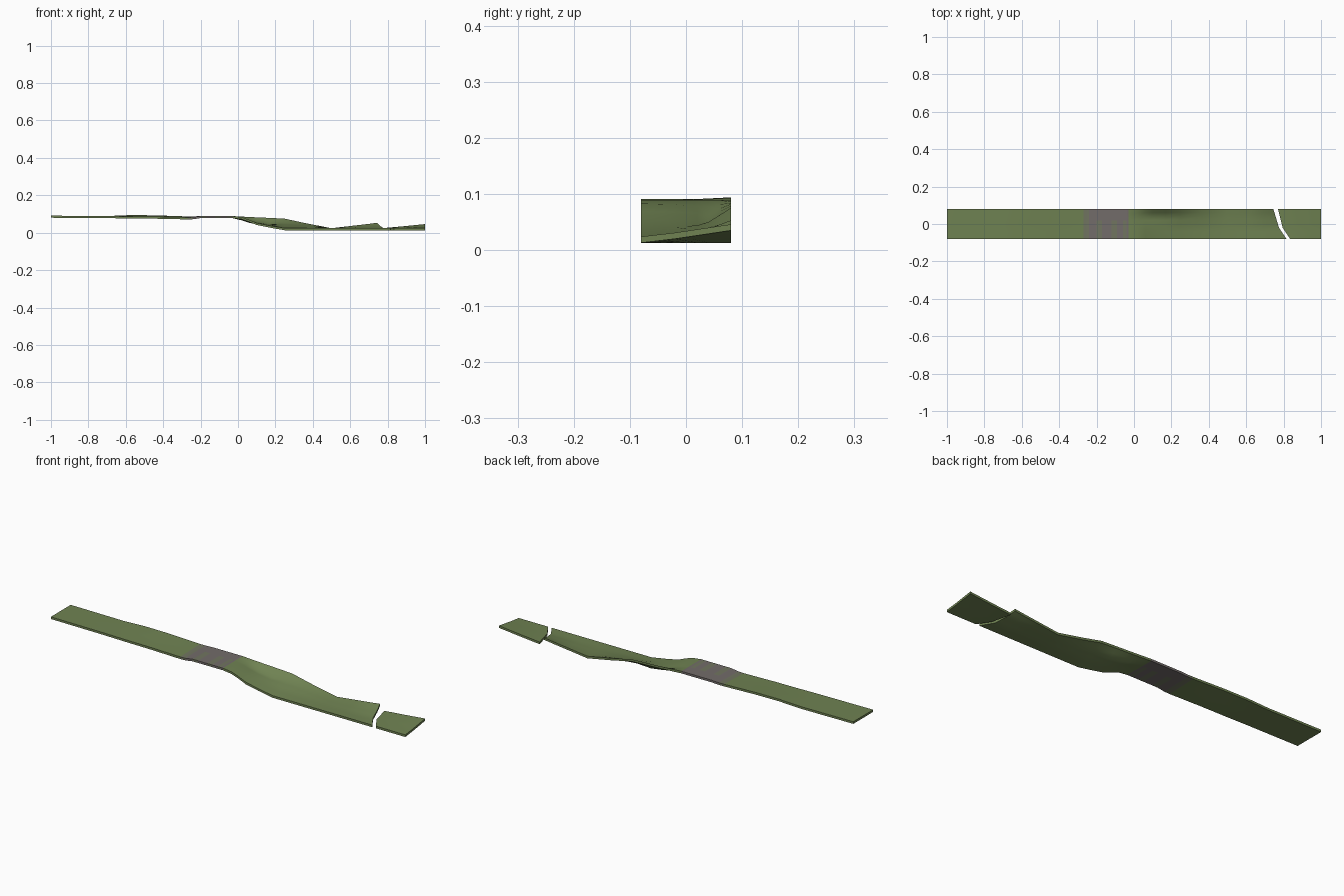
import bpy, bmesh

if "Cube" in bpy.data.objects:
    bpy.data.objects.remove(bpy.data.objects["Cube"])

THICK = 0.011
ROWS = [-0.08 + 0.02 * i for i in range(9)]
KEYS = (-0.08, -0.02, 0.04, 0.08)  # depths at which the heights below are given


def material(name, rgb):
    m = bpy.data.materials.new(name)
    m.diffuse_color = (*rgb, 1)
    m.use_nodes = True
    m.node_tree.nodes["Principled BSDF"].inputs["Base Color"].default_value = m.diffuse_color
    return m


GRASS = material("grass green", (0.160, 0.225, 0.085))
STONE = material("stone grey", (0.170, 0.150, 0.143))
MOSS = material("mossy stone", (0.165, 0.178, 0.118))


def lerp(keys, vals, t):
    for i in range(len(keys) - 1):
        if t <= keys[i + 1] + 1e-6:
            f = (t - keys[i]) / (keys[i + 1] - keys[i])
            return vals[i] + (vals[i + 1] - vals[i]) * f
    return vals[-1]


def ground_colour(x, y):
    if not -0.27 < x < -0.03:
        return 0
    if x < -0.24:
        return 2                                  # blend at the path edge
    in_stripe = -0.20 < x < -0.17 or -0.12 < x < -0.09 or -0.06 < x < -0.04
    return 2 if in_stripe and y < 0.02 else 1


def strip(name, stations):
    """Thin slab from stations (x front, x middle, x back, four top heights)."""
    bm = bmesh.new()
    layers = []
    for drop in (0, THICK):
        layers.append([[bm.verts.new((lerp((-0.08, -0.02, 0.08), s[:3], y), y,
                                      lerp(KEYS, s[3:], y) - drop))
                        for y in ROWS] for s in stations])
    top, low = layers
    n, m = len(stations), len(ROWS)
    for i in range(n - 1):
        for j in range(m - 1):
            for g, flip in ((top, 1), (low, -1)):
                quad = [g[i][j], g[i + 1][j], g[i + 1][j + 1], g[i][j + 1]]
                bm.faces.new(quad[::flip])
    # side walls around the rim
    rim = [(i, 0) for i in range(n)] + [(n - 1, j) for j in range(1, m)]
    rim += [(i, m - 1) for i in range(n - 2, -1, -1)] + [(0, j) for j in range(m - 2, 0, -1)]
    for (a, b), (c, d) in zip(rim, rim[1:] + rim[:1]):
        bm.faces.new((low[a][b], low[c][d], top[c][d], top[a][b]))
    bmesh.ops.recalc_face_normals(bm, faces=bm.faces)
    for f in bm.faces:
        c = f.calc_center_median()
        f.material_index = ground_colour(c.x, c.y)
    me = bpy.data.meshes.new(name)
    bm.to_mesh(me)
    bm.free()
    for mat in (GRASS, STONE, MOSS):
        me.materials.append(mat)
    ob = bpy.data.objects.new(name, me)
    bpy.context.collection.objects.link(ob)
    bpy.ops.object.select_all(action='DESELECT')
    ob.select_set(True)
    bpy.context.view_layer.objects.active = ob
    bpy.ops.object.shade_smooth_by_angle(angle=0.6)
    return ob


def at(x, *z):
    return (x, x, x, *(z if len(z) == 4 else z * 4))


# long strip: level bank, stone path, twisted slope, low bank
strip("long_bank", [
    at(-1, 0.091), at(-0.7, 0.089), at(-0.58, 0.087, 0.089, 0.092, 0.094),
    at(-0.45, 0.086, 0.088, 0.091, 0.093),
    at(-0.27, 0.082, 0.084, 0.086, 0.087), at(-0.24, 0.083, 0.085, 0.086, 0.087),
    at(-0.20, 0.089), at(-0.17, 0.089), at(-0.12, 0.089), at(-0.09, 0.089),
    at(-0.06, 0.089), at(-0.04, 0.089), at(-0.03, 0.089),
    at(0.02, 0.083, 0.081, 0.077, 0.086), at(0.06, 0.069, 0.068, 0.064, 0.084),
    at(0.10, 0.052, 0.054, 0.056, 0.082), at(0.17, 0.038, 0.041, 0.046, 0.079),
    at(0.25, 0.024, 0.032, 0.050, 0.075), at(0.36, 0.024, 0.029, 0.040, 0.051),
    at(0.50, 0.024, 0.024, 0.024, 0.024), at(0.62, 0.024, 0.024, 0.030, 0.038),
    (0.72, 0.71, 0.69, 0.024, 0.025, 0.035, 0.046),
    (0.815, 0.775, 0.745, 0.024, 0.026, 0.038, 0.053)])

# short strip beyond the crack
strip("end_bank", [
    (0.835, 0.795, 0.77, 0.024, 0.024, 0.024, 0.024),
    (0.90, 0.88, 0.87, 0.024, 0.026, 0.030, 0.033),
    at(1, 0.024, 0.031, 0.040, 0.046)])
